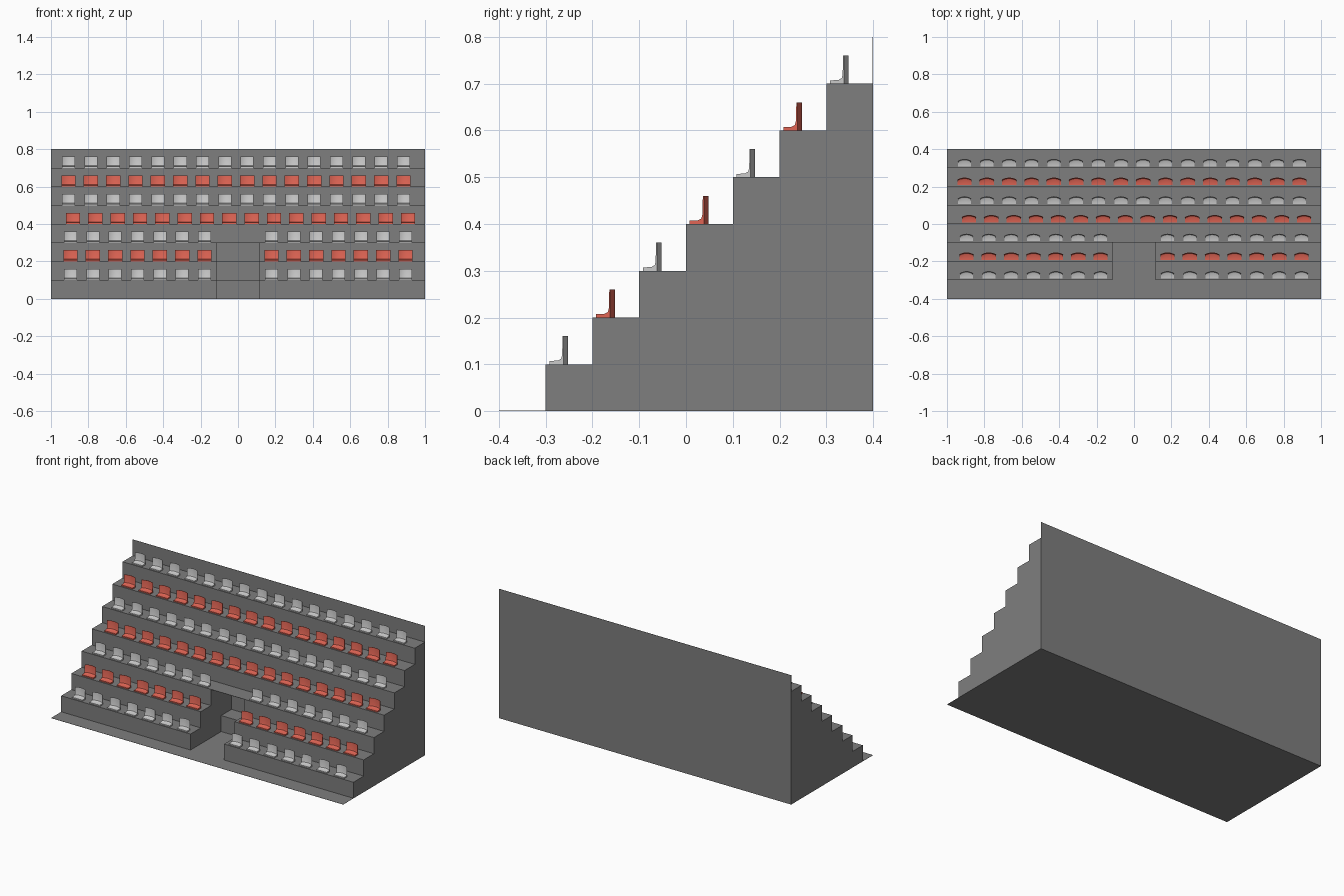
import bpy, bmesh

if "Cube" in bpy.data.objects:
    bpy.data.objects.remove(bpy.data.objects["Cube"])

STEP = 0.1
PITCH = 0.1194
GAP = 0.115      # half width of the entrance


def paint(mesh, name, color):
    mat = bpy.data.materials.new(name)
    mat.diffuse_color = color
    mat.use_nodes = True
    mat.node_tree.nodes["Principled BSDF"].inputs["Base Color"].default_value = mat.diffuse_color
    mesh.materials.append(mat)


def make_object(name, bm):
    bmesh.ops.recalc_face_normals(bm, faces=bm.faces)
    mesh = bpy.data.meshes.new(name)
    bm.to_mesh(mesh)
    bm.free()
    obj = bpy.data.objects.new(name, mesh)
    bpy.context.collection.objects.link(obj)
    return obj


def prism(name, profile, x0, x1):
    """Extrude a (y, z) profile along x."""
    bm = bmesh.new()
    face = bm.faces.new([bm.verts.new((x0, y, z)) for y, z in profile])
    ext = bmesh.ops.extrude_face_region(bm, geom=[face])
    verts = [v for v in ext["geom"] if isinstance(v, bmesh.types.BMVert)]
    bmesh.ops.translate(bm, verts=verts, vec=(x1 - x0, 0, 0))
    return make_object(name, bm)


# Stepped stand with a thin floor lip in front and a thin wall at the back
steps = []
for i in range(7):
    y = -0.3 + i * STEP
    steps += [(y, i * STEP if i else 0.001), (y, (i + 1) * STEP)]
profile = [(-0.4, 0), (-0.4, 0.001)] + steps
profile += [(0.399, 0.7), (0.399, 0.8), (0.4, 0.8), (0.4, 0)]
stand = prism("stepped_stand", profile, -1, 1)

# Central entrance: the lower steps are pushed back beneath the third tread
recess = [(-0.35, 0.0008), (0, 0.0008), (0, 0.1), (0.1, 0.1),
          (0.1, 0.2), (0.2, 0.2), (0.2, 0.298), (-0.35, 0.298)]
cutter = prism("entrance_cutter", recess, -GAP, GAP)
cutter.hide_render = True
mod = stand.modifiers.new("entrance", 'BOOLEAN')
mod.operation = 'DIFFERENCE'
mod.solver = 'EXACT'
mod.object = cutter
bpy.context.view_layer.objects.active = stand
bpy.ops.object.modifier_apply(modifier=mod.name)
bpy.data.objects.remove(cutter)
stand.data.materials.clear()
paint(stand.data, "dark_concrete", (0.21, 0.21, 0.21, 1))


def seat_mesh(name, width, color):
    """Seat pan flowing into a backrest that bows backwards in the middle."""
    bm = bmesh.new()
    columns = []
    n = 8
    for i in range(n + 1):
        u = -1 + 2 * i / n
        b = 0.038 + 0.010 * (1 - u * u)
        section = [(0.008, 0), (0.008, 0.007), (b - 0.012, 0.008),
                   (b - 0.005, 0.012), (b - 0.003, 0.02),
                   (b - 0.002, 0.06), (b, 0.06), (b, 0)]
        columns.append([bm.verts.new((u * width / 2, y, z)) for y, z in section])
    for a, c in zip(columns, columns[1:]):
        for j in range(len(a)):
            k = (j + 1) % len(a)
            bm.faces.new((a[j], a[k], c[k], c[j]))
    bm.faces.new(columns[0])
    bm.faces.new(columns[-1])
    obj = make_object(name, bm)
    bpy.context.view_layer.objects.active = obj
    obj.select_set(True)
    bpy.ops.object.shade_smooth_by_angle(angle=0.6)
    mesh = obj.data
    bpy.data.objects.remove(obj)
    paint(mesh, name + "_paint", color)
    return mesh


grey_seat = seat_mesh("grey_seat", 0.07, (0.8, 0.8, 0.8, 1))
red_seat = seat_mesh("red_seat", 0.077, (0.75, 0.13, 0.09, 1))

# Seat rows, alternating colour; the lowest three leave room for the entrance
half = [0.179 + i * PITCH for i in range(7)]
for row in range(1, 8):
    if row <= 3:
        xs = [-x for x in half] + half
    else:
        start = -0.882 if row == 4 else -0.906
        xs = [start + i * PITCH for i in range(16)]
    mesh = grey_seat if row % 2 else red_seat
    for i, x in enumerate(xs):
        seat = bpy.data.objects.new(f"seat_row{row}_{i + 1}", mesh)
        seat.location = (x, -0.4 + row * STEP, row * STEP)
        bpy.context.collection.objects.link(seat)
